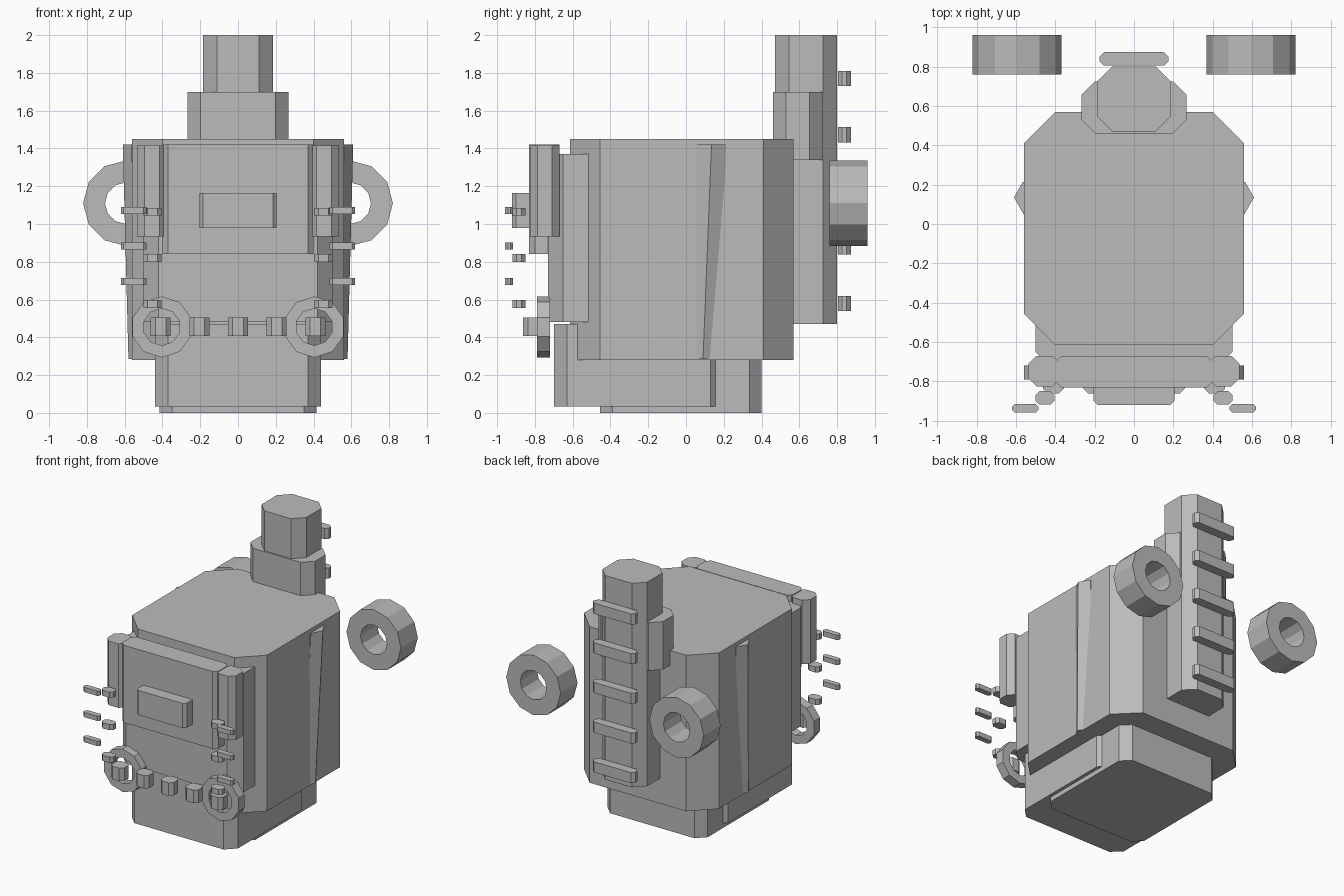
import bpy, bmesh, math
from mathutils import Vector

if "Cube" in bpy.data.objects:
    bpy.data.objects.remove(bpy.data.objects["Cube"])

grey = bpy.data.materials.new("plain grey")
grey.diffuse_color = (0.5, 0.5, 0.5, 1)
grey.use_nodes = True
grey.node_tree.nodes["Principled BSDF"].inputs["Base Color"].default_value = grey.diffuse_color


def finish(name, bm):
    bmesh.ops.recalc_face_normals(bm, faces=bm.faces[:])
    mesh = bpy.data.meshes.new(name)
    bm.to_mesh(mesh)
    bm.free()
    mesh.materials.append(grey)
    bpy.context.collection.objects.link(bpy.data.objects.new(name, mesh))


def loft(name, loops, closed=False):
    """Skin equal-length loops; cap the ends, or join last to first."""
    bm = bmesh.new()
    rings = [[bm.verts.new(p) for p in lp] for lp in loops]
    n = len(rings[0])
    pairs = list(zip(rings, rings[1:]))
    if closed:
        pairs.append((rings[-1], rings[0]))
    for a, b in pairs:
        for i in range(n):
            j = (i + 1) % n
            bm.faces.new((a[i], a[j], b[j], b[i]))
    if not closed:
        bm.faces.new(rings[0])
        bm.faces.new(rings[-1])
    finish(name, bm)


def block(name, x, y, z, c):
    """Box with its four upright corners cut by c."""
    (x0, x1), (y0, y1) = x, y
    pts = [(x0 + c, y0), (x1 - c, y0), (x1, y0 + c), (x1, y1 - c),
           (x1 - c, y1), (x0 + c, y1), (x0, y1 - c), (x0, y0 + c)]
    loft(name, [[(px, py, h) for px, py in pts] for h in z])


def ring(name, cx, cz, y, outer, inner, sides, turn=0.0):
    """Low-poly ring with its axis along y."""
    def circle(r, yy):
        angs = [turn + 2 * math.pi * i / sides for i in range(sides)]
        return [(cx + r * math.cos(a), yy, cz + r * math.sin(a)) for a in angs]
    loft(name, [circle(outer, y[0]), circle(outer, y[1]),
                circle(inner, y[1]), circle(inner, y[0])], closed=True)


def side_range(s, a, b):
    return tuple(sorted((s * a, s * b)))


# Body and base
block("body", (-0.56, 0.56), (-0.615, 0.57), (0.28, 1.45), 0.16)
block("base_front", (-0.44, 0.44), (-0.70, 0.20), (0.035, 0.47), 0.07)
block("base_foot", (-0.415, 0.415), (-0.455, 0.40), (0.0, 0.32), 0.065)

# Layered front panels
block("front_panel", (-0.50, 0.50), (-0.73, -0.40), (0.48, 1.37), 0.08)
block("front_plate", (-0.40, 0.40), (-0.83, -0.67), (0.84, 1.42), 0.03)
block("front_raised_plate", (-0.205, 0.205), (-0.92, -0.80), (0.98, 1.165), 0.02)

# Rear chimney with collar and rungs
block("chimney", (-0.185, 0.185), (0.47, 0.80), (0.47, 2.0), 0.075)
block("chimney_collar", (-0.268, 0.268), (0.46, 0.725), (1.34, 1.70), 0.07)
for i in range(5):
    z = 0.58 + 0.2975 * i
    block(f"rung_{i + 1}", (-0.175, 0.175), (0.805, 0.873), (z - 0.04, z + 0.04), 0.022)

# Row of studs on the lower front
for i in range(5):
    x = -0.41 + 0.205 * i
    block(f"front_stud_{i + 1}", (x - 0.053, x + 0.053), (-0.862, -0.76), (0.408, 0.505), 0.025)

# Mirrored parts
for side, s in (("left", -1), ("right", 1)):
    block(f"front_side_post_{side}", side_range(s, 0.375, 0.535), (-0.825, -0.67), (0.935, 1.415), 0.04)
    ring(f"front_ring_{side}", s * 0.404, 0.455, (-0.79, -0.72), 0.162, 0.098, 10, math.pi / 2)
    ring(f"rear_wheel_{side}", s * 0.594, 1.11, (0.76, 0.96), 0.226, 0.11, 12)

    # Six-sided slanted side pipe, half sunk into the body
    pipe = []
    for c in (Vector((0.49, 0.09, 0.285)), Vector((0.52, 0.135, 1.42))):
        angs = [math.pi / 3 * k for k in range(6)]
        pipe.append([(s * (c.x + 0.09 * math.cos(a)), c.y + 0.09 * math.sin(a), c.z) for a in angs])
    loft(f"side_pipe_{side}", pipe)

    # Floating bars beside the front
    for i in range(3):
        z = 0.695 + 0.188 * i
        block(f"outer_bar_{side}_{i + 1}", side_range(s, 0.485, 0.62), (-0.957, -0.915),
              (z - 0.018, z + 0.018), 0.014)
        z = 0.577 + 0.244 * i
        block(f"inner_bar_{side}_{i + 1}", side_range(s, 0.405, 0.50), (-0.918, -0.85),
              (z - 0.021, z + 0.021), 0.02)
